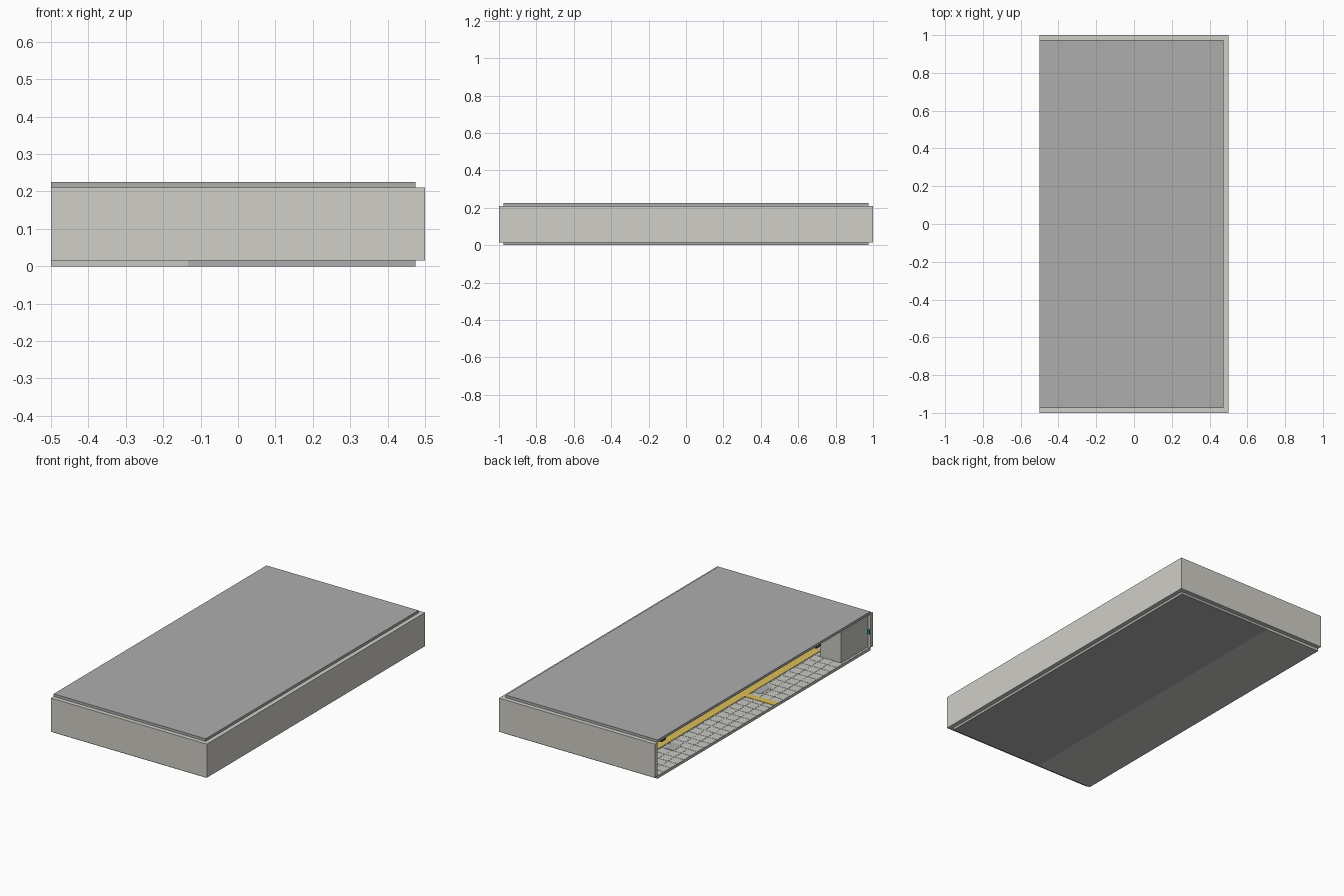
import bpy, bmesh
from mathutils import Matrix, Vector

if "Cube" in bpy.data.objects:
    bpy.data.objects.remove(bpy.data.objects["Cube"])


def material(name, rgb):
    m = bpy.data.materials.new(name)
    m.diffuse_color = (*rgb, 1)
    m.use_nodes = True
    m.node_tree.nodes["Principled BSDF"].inputs["Base Color"].default_value = m.diffuse_color
    return m


def boxes(name, spans, mat=None):
    """One object made of boxes, each (x0, x1, y0, y1, z0, z1)."""
    bm = bmesh.new()
    for x0, x1, y0, y1, z0, z1 in spans:
        centre = Vector(((x0 + x1) / 2, (y0 + y1) / 2, (z0 + z1) / 2))
        size = Matrix.Diagonal((x1 - x0, y1 - y0, z1 - z0, 1))
        bmesh.ops.create_cube(bm, size=1, matrix=Matrix.Translation(centre) @ size)
    mesh = bpy.data.meshes.new(name)
    bm.to_mesh(mesh)
    bm.free()
    ob = bpy.data.objects.new(name, mesh)
    bpy.context.collection.objects.link(ob)
    if mat:
        mesh.materials.append(mat)
    return ob


cream = material("wall_cream", (0.63, 0.62, 0.57))
pale = material("tile_pale", (0.58, 0.58, 0.54))
grey = material("slab_grey", (0.42, 0.42, 0.42))
dark = material("fitting_dark", (0.08, 0.08, 0.09))
yellow = material("paving_yellow", (0.72, 0.52, 0.10))
teal = material("plate_teal", (0.0, 0.28, 0.22))

L, R, E, T, H = -0.5, 0.475, 0.975, 0.015, 0.21
SPLIT = -0.133

# Floor in two strips, and the roof slab
boxes("tiled_floor_base", [(L, SPLIT, -E, E, 0, T)], pale)
boxes("inner_floor", [(SPLIT, R, -E, E, 0, T)], grey)
boxes("roof", [(L, R, -E, E, H, H + T)], grey)

# Walls on three sides, the left side stays open
boxes("end_walls", [(L, 0.5, s * 0.9875 - 0.0125, s * 0.9875 + 0.0125, T, H)
                    for s in (-1, 1)], cream)
boxes("long_wall", [(R, 0.5, -E, E, T, H)], cream)

# Floor tiles with narrow joints
nx, ny, gap = 6, 32, 0.0015
dx, dy = (SPLIT - L) / nx, 2 * E / ny
boxes("floor_tiles", [(L + i * dx + gap, L + (i + 1) * dx - gap,
                       -E + j * dy + gap, -E + (j + 1) * dy - gap, T, T + 0.001)
                      for i in range(nx) for j in range(ny)], pale)

# Yellow guide paving: long strip with a branch to the open side
boxes("guide_strip", [(-0.31, -0.262, -0.80, E, T, T + 0.003),
                      (L, -0.31, -0.135, -0.095, T, T + 0.003)], yellow)

# Flat floor covers
boxes("floor_covers", [(-0.39, -0.33, 0.59, 0.67, T, T + 0.002),
                       (-0.36, -0.315, -0.28, -0.17, T, T + 0.002)], grey)

# Enclosed room in the front corner
boxes("corner_room", [(-0.485, -0.35, -E, -0.73, T, H)], pale)

# Small hanging fittings and a wall plate
boxes("ceiling_fittings", [(-0.46, -0.43, y - 0.02, y + 0.02, 0.165, H)
                           for y in (0.86, -0.56)], dark)
boxes("wall_plate", [(L, -0.487, -E, -0.968, 0.095, 0.12)], teal)
